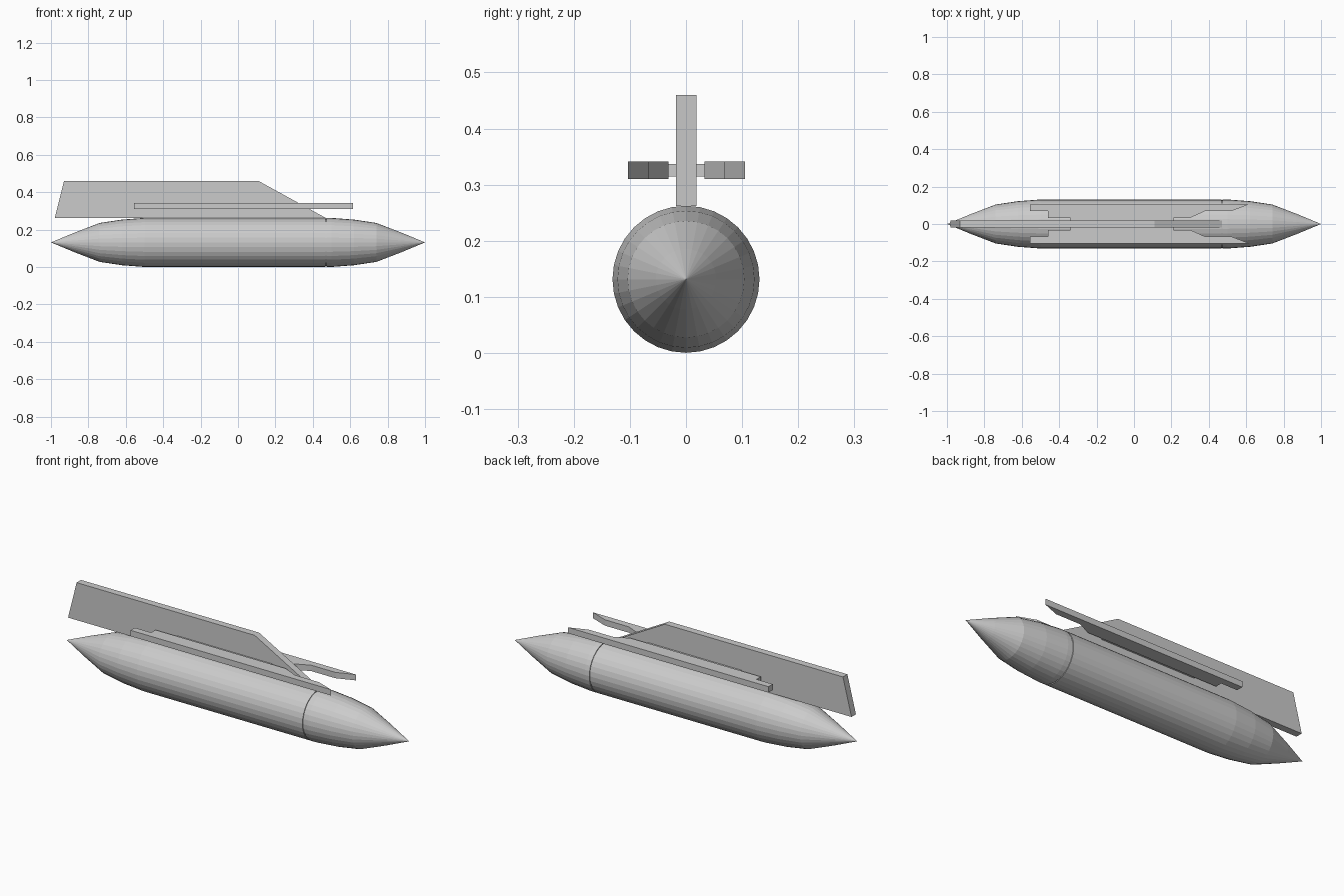
import bpy, bmesh, math

if "Cube" in bpy.data.objects:
    bpy.data.objects.remove(bpy.data.objects["Cube"])

AXIS_Z = 0.1315
R = 0.131
SEGMENTS = 32


def finish(name, bm):
    bmesh.ops.recalc_face_normals(bm, faces=bm.faces[:])
    mesh = bpy.data.meshes.new(name)
    bm.to_mesh(mesh)
    bm.free()
    obj = bpy.data.objects.new(name, mesh)
    bpy.context.collection.objects.link(obj)
    return obj


def lathe_x(name, profile):
    """Revolve (x, radius) points around the long axis."""
    bm = bmesh.new()
    verts = [bm.verts.new((x, 0, AXIS_Z + r)) for x, r in profile]
    edges = [bm.edges.new(pair) for pair in zip(verts, verts[1:])]
    bmesh.ops.spin(bm, geom=verts + edges, cent=(0, 0, AXIS_Z), axis=(1, 0, 0),
                   angle=math.tau, steps=SEGMENTS)
    bmesh.ops.remove_doubles(bm, verts=bm.verts[:], dist=0.0002)
    return finish(name, bm)


def prism(name, points, offset):
    """Extrude a closed 3D outline by an offset vector."""
    bm = bmesh.new()
    face = bm.faces.new([bm.verts.new(p) for p in points])
    ext = bmesh.ops.extrude_face_region(bm, geom=[face])
    moved = [v for v in ext["geom"] if isinstance(v, bmesh.types.BMVert)]
    bmesh.ops.translate(bm, verts=moved, vec=offset)
    return finish(name, bm)


# Pointed taper shared by both ends: (distance from centre, radius)
taper = [(0.50, R), (0.62, 0.122), (0.74, 0.104), (0.87, 0.054), (1.0, 0)]

# Tank body with tail, closed at the seam
lathe_x("tank_body", [(-x, r) for x, r in reversed(taper)]
        + [(0.468, R), (0.468, 0)])

# Nose cone, separated from the body by a thin groove
lathe_x("nose_cone", [(0.473, 0), (0.473, R)] + taper)
lathe_x("seam_ring", [(0.466, 0), (0.466, 0.127), (0.475, 0.127), (0.475, 0)])

# Upright pylon
pylon = [(-0.98, 0.262), (-0.93, 0.46), (0.11, 0.46), (0.47, 0.262)]
prism("pylon", [(x, -0.018, z) for x, z in pylon], (0, 0.037, 0))

# Side rails and the thin mounts joining them to the pylon
rail = [(-0.555, 0.104), (-0.555, 0.068), (-0.46, 0.068), (-0.46, 0.032),
        (0.30, 0.032), (0.38, 0.068), (0.52, 0.068), (0.615, 0.104)]
mount = [(-0.34, 0.01), (0.21, 0.01), (0.21, 0.035), (-0.34, 0.035)]
for side, label in ((-1, "front"), (1, "back")):
    prism(label + "_rail", [(x, side * y + 0.001, 0.31) for x, y in rail],
          (0, 0, 0.031))
    prism(label + "_rail_mount", [(x, side * y + 0.001, 0.315) for x, y in mount],
          (0, 0, 0.022))
